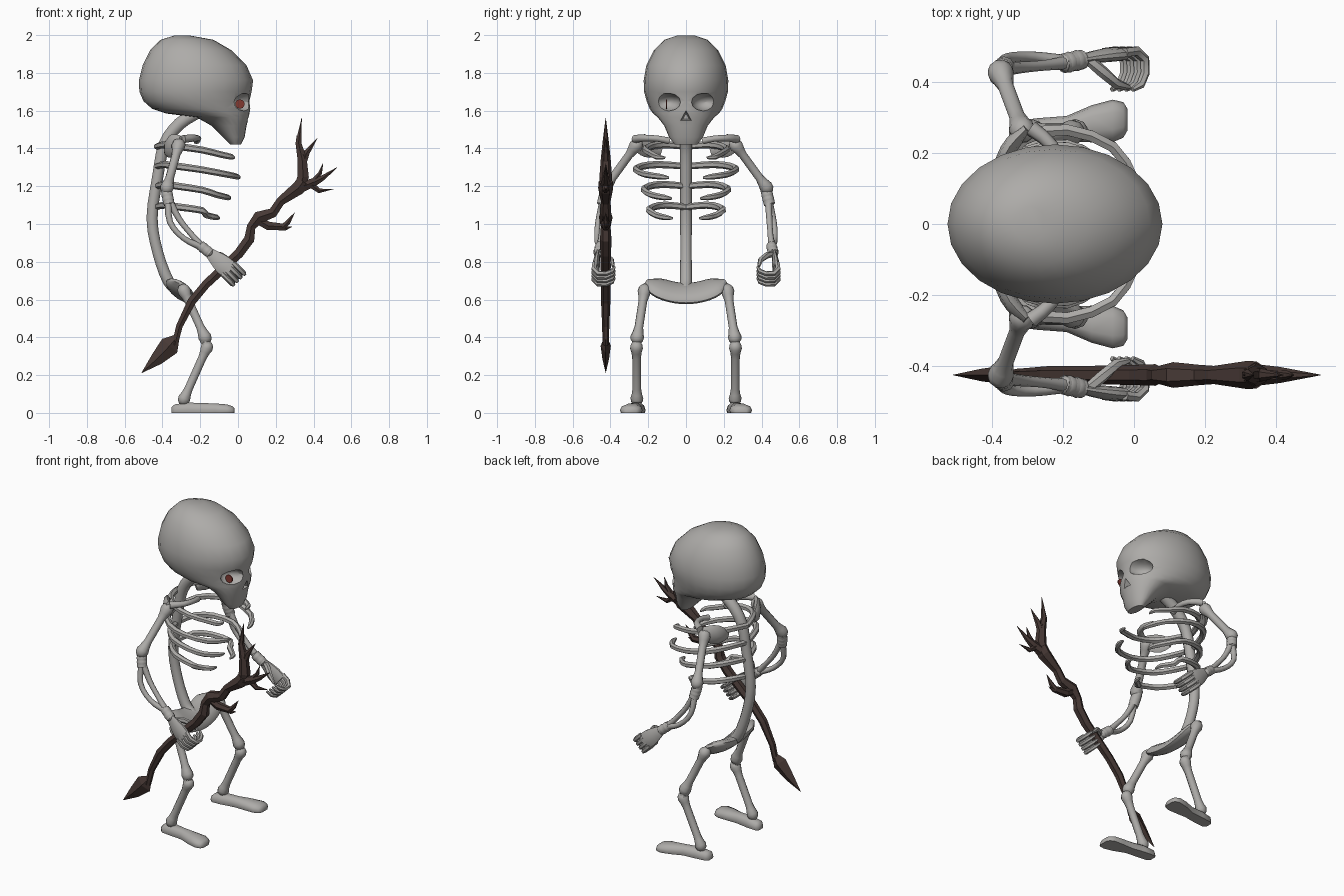
import bpy, bmesh, math
from mathutils import Vector


def material(name, rgb):
    m = bpy.data.materials.new(name)
    m.diffuse_color = (*rgb, 1)
    return m


BONE = material("bone grey", (0.42, 0.41, 0.395))
WOOD = material("dark wood", (0.062, 0.040, 0.035))
RED = material("eye red", (0.22, 0.04, 0.03))


def rings_object(name, rings, mat, angle=50):
    """Skin a list of equal-length point rings into a closed solid."""
    bm = bmesh.new()
    vr = [[bm.verts.new(p) for p in r] for r in rings]
    n = len(vr[0])
    for a, b in zip(vr, vr[1:]):
        for i in range(n):
            bm.faces.new((a[i], a[(i + 1) % n], b[(i + 1) % n], b[i]))
    bm.faces.new(vr[0])
    bm.faces.new(vr[-1])
    bmesh.ops.recalc_face_normals(bm, faces=bm.faces[:])
    me = bpy.data.meshes.new(name)
    bm.to_mesh(me)
    bm.free()
    me.materials.append(mat)
    ob = bpy.data.objects.new(name, me)
    bpy.context.collection.objects.link(ob)
    smooth(me, angle)
    return ob


def smooth(me, angle):
    for p in me.polygons:
        p.use_smooth = angle > 0
    if angle > 0:
        me.set_sharp_from_angle(angle=math.radians(angle))


def refine(pts, steps):
    """Catmull-Rom through (x, y, z, r) points."""
    if steps < 2:
        return pts
    P = [Vector(p) for p in pts]
    P = [P[0] * 2 - P[1]] + P + [P[-1] * 2 - P[-2]]
    out = []
    for i in range(1, len(P) - 2):
        a, b, c, d = P[i - 1:i + 3]
        for k in range(steps):
            t = k / steps
            out.append(0.5 * (2 * b + (c - a) * t + (2 * a - 5 * b + 4 * c - d) * t * t
                              + (3 * b - a - 3 * c + d) * t ** 3))
    return out + [P[-2]]


def tube(name, pts, mat=BONE, ref=(0, 1, 0), sides=8, ku=1.0, steps=1, angle=50):
    """Sweep an ellipse along (x, y, z, radius); ku stretches it along ref."""
    pts = refine(pts, steps)
    C = [Vector(p[:3]) for p in pts]
    rings = []
    for i, c in enumerate(C):
        t = (C[min(i + 1, len(C) - 1)] - C[max(i - 1, 0)]).normalized()
        u = Vector(ref)
        u = (u - t * u.dot(t)).normalized()
        v = t.cross(u)
        r = max(pts[i][3], 0.001)
        rings.append([c + r * (ku * math.cos(a) * u + math.sin(a) * v)
                      for a in (2 * math.pi * k / sides for k in range(sides))])
    return rings_object(name, rings, mat, angle)


def bone(name, a, b, r, R, ref=(0, 1, 0)):
    """Straight bone with a knob on each end."""
    a, b = Vector(a), Vector(b)
    e = R / (b - a).length
    prof = [(-e, .45 * R), (-.5 * e, .9 * R), (.1 * e, R), (.8 * e, .8 * R), (1.7 * e, r)]
    prof += [(1 - f, q) for f, q in reversed(prof)]
    tube(name, [(*a.lerp(b, f), q) for f, q in prof], ref=ref, sides=10)


# Skull: (z, back x, front x, half width)
levels = [(1.997, -.34, -.25, .05), (1.975, -.41, -.13, .115), (1.92, -.465, -.035, .17),
          (1.84, -.505, .045, .21), (1.76, -.525, .08, .224), (1.70, -.522, .072, .222),
          (1.65, -.50, .06, .208), (1.61, -.455, .065, .192), (1.585, -.38, .062, .175),
          (1.565, -.22, .058, .15), (1.52, -.14, .045, .115), (1.46, -.08, .035, .09),
          (1.42, -.04, .015, .06)]
N = 24
skull = rings_object("skull", [
    [((f + b) / 2 + (f - b) / 2 * math.cos(a), w * math.sin(a), z)
     for a in (2 * math.pi * k / N for k in range(N))] for z, b, f, w in levels], BONE, 35)


# Eye sockets and nose hole
def carve(cutter):
    mod = skull.modifiers.new("carve", 'BOOLEAN')
    mod.operation, mod.solver, mod.object = 'DIFFERENCE', 'EXACT', cutter
    dg = bpy.context.evaluated_depsgraph_get()
    me = bpy.data.meshes.new_from_object(skull.evaluated_get(dg))
    skull.modifiers.clear()
    skull.data = me
    bpy.data.objects.remove(cutter)


for s in (1, -1):
    carve(tube("socket_cutter", [(.06 + .10 * math.cos(t), s * .103, 1.645, .05 * math.sin(t))
                                 for t in (math.pi * k / 8 for k in range(8, -1, -1))],
               sides=14, ku=1.5))
carve(tube("nose_cutter", [(.0, 0, 1.565, .02), (.1, 0, 1.565, .045)], ref=(0, 0, 1), sides=3))
smooth(skull.data, 35)

# Thin eye disc inside the near socket
tube("eye", [(.01, -.10, 1.635, .025), (.01, -.106, 1.635, .025)], RED, (0, 0, 1), 10)

# Spine and pelvis
tube("spine", [(-.20, 0, 1.60, .035), (-.31, 0, 1.53, .035), (-.39, 0, 1.42, .033),
               (-.425, 0, 1.25, .031), (-.455, 0, 1.03, .031), (-.425, 0, .85, .030),
               (-.37, 0, .70, .032), (-.32, 0, .65, .03)], steps=3, sides=10)
tube("pelvis", [(-.30 - .02 * t * t, .21 * t, .632 + .065 * t * t,
                 .034 * max(.25, 1 - t ** 8))
                for t in (k / 8 for k in range(-8, 9))], ref=(.75, 0, -.5), ku=2.6, sides=12)

# Ribs: back z, half width, front end x, y, z
ribs = [(1.42, .215, -.02, .11, 1.35), (1.315, .265, .01, .09, 1.245),
        (1.21, .222, -.04, .075, 1.135), (1.10, .195, -.10, .07, 1.03)]

for s, side in ((1, "left"), (-1, "right")):
    for i, (zb, w, xe, ye, ze) in enumerate(ribs):
        d = ze - zb
        tube(f"{side}_rib_{i + 1}",
             [(-.43, 0, zb - .01, .017), (-.39, s * w * .55, zb, .019),
              (-.31, s * w * .9, zb + d * .15, .019), (-.19, s * w, zb + d * .4, .018),
              (xe - .07, s * w * .82, zb + d * .75, .017),
              (xe - .012, s * (ye + .04), zb + d * .93, .015), (xe - .005, s * ye, ze, .006)],
             ref=(0, 0, 1), steps=2, sides=6)

    # Collar bone and shoulder blade
    tube(f"{side}_collar_bone", [(-.29, s * .27, 1.45, .022), (-.23, s * .22, 1.455, .018),
                                 (-.21, s * .15, 1.452, .016), (-.22, s * .09, 1.44, .018)],
         ref=(0, 0, 1), steps=2)
    tube(f"{side}_shoulder_blade", [(-.30, s * .27, 1.43, .015), (-.34, s * .23, 1.42, .022),
                                    (-.37, s * .18, 1.40, .02), (-.385, s * .13, 1.385, .008)],
         ref=(0, 0, 1), ku=2.6, steps=2)

    # Arm
    bone(f"{side}_upper_arm", (-.315, s * .265, 1.415), (-.375, s * .425, 1.195), .023, .037, (1, 0, 0))
    bone(f"{side}_elbow", (-.375, s * .43, 1.155), (-.37, s * .436, 1.13), .03, .032)
    for k, bow in (("outer", -.025), ("inner", .022)):
        tube(f"{side}_forearm_{k}",
             [(-.37, s * .435, 1.14, .02), (-.335 + bow, s * (.452 - bow * .5), 1.02 + bow * .4, .016),
              (-.265 + bow * .8, s * (.458 - bow * .5), .935 + bow * .5, .015),
              (-.185, s * .455, .875, .02)], steps=3)
    bone(f"{side}_wrist", (-.185, s * .455, .875), (-.16, s * .46, .855), .028, .03)

    # Hand: palm, four curled fingers and thumb
    tube(f"{side}_palm", [(-.17, s * .46, .865, .02), (-.13, s * .468, .83, .036),
                          (-.08, s * .475, .785, .052), (-.04, s * .478, .752, .05)],
         ku=.38, steps=2, sides=10)
    for k in range(4):
        o = (k - 1.5) * .027
        bx, bz = -.055 + o * .72, .765 + o * .7
        tube(f"{side}_finger_{k + 1}",
             [(bx + .72 * f, s * y, bz - .7 * f, r) for f, y, r in
              ((0, .483, .014), (.045, .487, .015), (.078, .465, .014), (.08, .425, .013),
               (.062, .392, .012), (.03, .378, .007))], sides=6, ref=(.72, 0, .7))
    tube(f"{side}_thumb", [(-.13, s * .465, .84, .016), (-.09, s * .43, .835, .017),
                           (-.05, s * .395, .81, .015), (-.015, s * .385, .775, .008)], sides=6)

    # Leg
    bone(f"{side}_thigh", (-.285, s * .22, .645), (-.175, s * .258, .40), .023, .036)
    bone(f"{side}_shin", (-.165, s * .262, .345), (-.285, s * .26, .075), .023, .034)
    bone(f"{side}_knee", (-.175, s * .26, .385), (-.167, s * .262, .36), .025, .028)

    # Foot: flat-soled loft, (x, centre y, half width, height)
    foot = [(-.352, .25, .022, .03), (-.335, .252, .038, .045), (-.27, .258, .04, .055),
            (-.19, .268, .036, .052), (-.12, .282, .052, .05), (-.06, .29, .06, .045),
            (-.03, .293, .05, .036), (-.018, .294, .03, .025)]
    rings_object(f"{side}_foot", [
        [(x, s * (y + w * py), h * pz) for py, pz in
         ((-.9, 0), (.9, 0), (1, .3), (.85, .75), (.4, 1), (-.4, 1), (-.85, .75), (-1, .3))]
        for x, y, w, h in foot], BONE, 50)

# Staff in the right hand: (x, z, radius) paths in one plane
Y = -.425
staff = {
    "staff_shaft": [(-.335, .36, .018), (-.31, .46, .02), (-.245, .59, .026), (-.17, .68, .026),
                    (-.08, .765, .028), (.005, .845, .03), (.06, .92, .032), (.07, .985, .027),
                    (.11, 1.035, .038), (.185, 1.06, .03), (.225, 1.12, .027), (.32, 1.19, .042),
                    (.345, 1.225, .04)],
    "staff_top_branch": [(.32, 1.18, .03), (.345, 1.25, .035), (.34, 1.34, .028),
                         (.32, 1.43, .018), (.337, 1.56, .001)],
    "staff_top_twig": [(.34, 1.31, .022), (.365, 1.38, .018), (.42, 1.455, .001)],
    "staff_back_twig": [(.35, 1.36, .02), (.318, 1.42, .014), (.31, 1.47, .001)],
    "staff_front_branch": [(.32, 1.19, .035), (.41, 1.225, .024), (.45, 1.245, .016), (.525, 1.30, .001)],
    "staff_front_twig": [(.38, 1.215, .022), (.43, 1.175, .014), (.505, 1.185, .001)],
    "staff_upper_twig": [(.40, 1.225, .018), (.435, 1.27, .012), (.45, 1.32, .001)],
    "staff_low_branch": [(.09, 1.03, .025), (.16, .99, .026), (.24, .985, .02), (.265, 1.01, .015), (.30, 1.06, .001)],
    "staff_low_twig": [(.20, .985, .02), (.25, .975, .012), (.285, .985, .001)],
}
for name, pts in staff.items():
    tube(name, [(x, Y, z, r) for x, z, r in pts], WOOD, sides=6, ku=.95, angle=0)

# Spear point at the foot of the staff
tube("staff_point", [(-.325, Y, .40, .018), (-.362, Y, .355, .054), (-.43, Y, .285, .035),
                     (-.51, Y, .212, .001)], WOOD, sides=4, ku=.5, angle=0)
